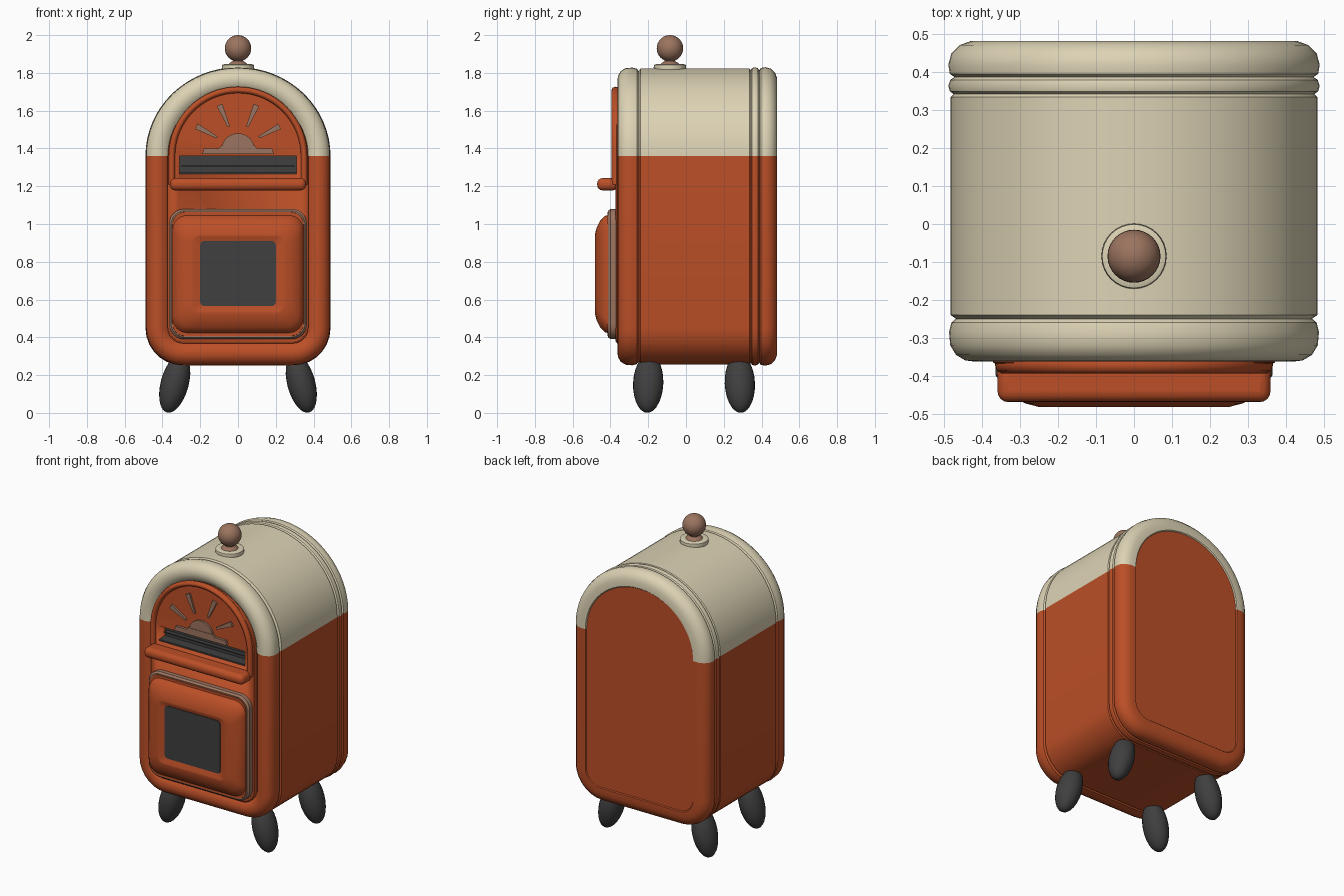
import bpy, bmesh, math
from mathutils import Vector

if "Cube" in bpy.data.objects:
    bpy.data.objects.remove(bpy.data.objects["Cube"])


def material(name, rgb):
    m = bpy.data.materials.new(name)
    m.diffuse_color = (*rgb, 1)
    m.use_nodes = True
    m.node_tree.nodes["Principled BSDF"].inputs["Base Color"].default_value = m.diffuse_color
    return m


ORANGE = material("burnt_orange", (0.50, 0.078, 0.020))
CREAM = material("cream", (0.72, 0.65, 0.46))
BROWN = material("dusty_brown", (0.33, 0.175, 0.115))
DARK = material("charcoal", (0.050, 0.050, 0.052))


def smooth(ob, angle=35):
    bpy.ops.object.select_all(action='DESELECT')
    ob.select_set(True)
    bpy.context.view_layer.objects.active = ob
    bpy.ops.object.shade_smooth_by_angle(angle=math.radians(angle))


def loft(name, rings, mats, rule=None, angle=35):
    """Skin a list of equal-length point rings and cap both ends."""
    bm = bmesh.new()
    vs = [[bm.verts.new(p) for p in ring] for ring in rings]
    n = len(rings[0])
    for a, b in zip(vs, vs[1:]):
        for i in range(n):
            j = (i + 1) % n
            bm.faces.new((a[i], a[j], b[j], b[i]))
    bm.faces.new(vs[0])
    bm.faces.new(vs[-1])
    bmesh.ops.recalc_face_normals(bm, faces=bm.faces)
    if rule:
        for f in bm.faces:
            f.material_index = rule(f.calc_center_median())
    me = bpy.data.meshes.new(name)
    bm.to_mesh(me)
    bm.free()
    for m in mats:
        me.materials.append(m)
    ob = bpy.data.objects.new(name, me)
    bpy.context.collection.objects.link(ob)
    smooth(ob, angle)
    return ob


def arc(cx, cz, rx, rz, a0, a1, n):
    return [(cx + rx * math.cos(math.radians(a0 + (a1 - a0) * i / n)),
             cz + rz * math.sin(math.radians(a0 + (a1 - a0) * i / n))) for i in range(n + 1)]


SPRING = 1.36  # height where the arch starts


def arch(y, inset):
    """Cabinet outline: round top, straight sides, rounded lower corners."""
    hw, z0, r = 0.49 - inset, 0.25 + inset, max(0.2 - inset, 0.04)
    pts = arc(0, SPRING, hw, 0.47 - inset, 0, 180, 32)
    pts += arc(-hw + r, z0 + r, r, r, 180, 270, 7)
    pts += arc(hw - r, z0 + r, r, r, 270, 360, 7)
    return [(x, y, z) for x, z in pts]


def rounded(y, hw, hh, r, cz):
    pts = []
    for sx, sz, a in ((1, 1, 0), (-1, 1, 90), (-1, -1, 180), (1, -1, 270)):
        pts += arc(sx * (hw - r), cz + sz * (hh - r), r, r, a, a + 90, 6)
    return [(x, y, z) for x, z in pts]


def plate(name, pts, y0, y1, mat):
    return loft(name, [[(x, y, z) for x, z in pts] for y in (y0, y1)], [mat])


def box(name, lo, hi, mat, bevel=0):
    pts = [(lo[0], lo[2]), (hi[0], lo[2]), (hi[0], hi[2]), (lo[0], hi[2])]
    ob = plate(name, pts, lo[1], hi[1], mat)
    if bevel:
        mod = ob.modifiers.new("bevel", 'BEVEL')
        mod.width, mod.segments = bevel, 4
    return ob


def lathe(name, profile, x, y, mats, rule=None, n=32):
    rings = [[(x + r * math.cos(2 * math.pi * i / n), y + r * math.sin(2 * math.pi * i / n), z)
              for i in range(n)] for r, z in profile]
    return loft(name, rings, mats, rule)


# Cabinet: rolled front rim, barrel, narrow bead, rolled back rim
stations = [(-.30, .125), (-.335, .12), (-.355, .10), (-.363, .07), (-.36, .045), (-.345, .02),
            (-.32, .005), (-.285, .002), (-.26, .008), (-.25, .02), (-.24, .006),
            (.335, .006), (.343, .014), (.35, .004), (.365, 0), (.38, .005), (.388, .016),
            (.396, .004), (.42, 0), (.45, .008), (.472, .03), (.483, .06), (.483, .10), (.477, .105)]
loft("cabinet", [arch(y, d) for y, d in stations], [ORANGE, CREAM],
     lambda c: 1 if c.z > SPRING else 0)

# Front panel with the slot cut through it
panel = loft("front_panel", [arch(-.29, .118), arch(-.365, .118), arch(-.372, .128)], [ORANGE])
cutter = box("slot_cutter", (-.31, -.5, 1.27), (.31, -.2, 1.36), ORANGE)
cut = panel.modifiers.new("slot", 'BOOLEAN')
cut.operation, cut.solver, cut.object = 'DIFFERENCE', 'EXACT', cutter
bpy.context.view_layer.objects.active = panel
bpy.ops.object.modifier_apply(modifier="slot")
bpy.data.objects.remove(cutter)
box("slot_back", (-.31, -.308, 1.27), (.31, -.301, 1.36), DARK)
box("slot_floor", (-.31, -.374, 1.265), (.31, -.302, 1.274), DARK)
box("slot_flap", (-.30, -.335, 1.305), (.30, -.305, 1.312), DARK)

# Raised arch trim around the upper panel
trim_path = [(.35, 1.21)] + arc(0, SPRING, .35, .35, 0, 180, 32) + [(-.35, 1.21)]
rings = []
for i, (x, z) in enumerate(trim_path):
    a, b = trim_path[max(i - 1, 0)], trim_path[min(i + 1, len(trim_path) - 1)]
    t = Vector((b[0] - a[0], 0, b[1] - a[1])).normalized()
    side = Vector((t.z, 0, -t.x))
    rings.append([Vector((x, -.372, z)) + side * .017 * math.cos(k * math.pi / 4)
                  + Vector((0, .022 * math.sin(k * math.pi / 4), 0)) for k in range(8)])
loft("arch_trim", rings, [ORANGE], angle=60)

# Shelf lip below the slot
box("slot_shelf", (-.36, -.47, 1.178), (.36, -.36, 1.243), ORANGE, .028)

# Sunburst ornament
plate("sun_disc", arc(0, 1.40, .085, .08, 0, 180, 20), -.385, -.365, BROWN)
plate("sun_base", [(-.19, 1.37), (.19, 1.37), (.18, 1.40), (-.18, 1.40)], -.388, -.365, BROWN)
plate("sun_step", [(-.10, 1.40), (.10, 1.40), (.09, 1.415), (-.09, 1.415)], -.388, -.365, BROWN)
for k, deg in enumerate((28, 67, 113, 152)):
    c, s = math.cos(math.radians(deg)), math.sin(math.radians(deg))
    ray = [(r * c - w * s, 1.40 + r * s + w * c)
           for r, w in ((.125, -.006), (.25, -.016), (.25, .016), (.125, .006))]
    plate(f"sun_ray_{k + 1}", ray, -.384, -.365, BROWN)

# Door: brown surround, orange frame, pillow with a sunken window
CZ = .735
loft("door_surround", [rounded(-.35, .365, .345, .08, CZ), rounded(-.40, .365, .345, .08, CZ),
                       rounded(-.412, .355, .335, .075, CZ)], [BROWN])
loft("door_frame", [rounded(-.40, .352, .332, .075, CZ), rounded(-.416, .348, .328, .07, CZ)], [ORANGE])
pillow = [(-.40, .35, .315, .08), (-.43, .345, .308, .08), (-.455, .322, .282, .08),
          (-.473, .288, .245, .07), (-.483, .25, .208, .05), (-.483, .235, .198, .03),
          (-.468, .202, .174, .025)]
loft("door", [rounded(y, w, h, r, CZ) for y, w, h, r in pillow], [ORANGE], angle=40)
loft("door_window", [rounded(-.465, .20, .172, .022, CZ + .003),
                     rounded(-.473, .20, .172, .022, CZ + .003)], [DARK])

# Knob on the roof: cream flange, brown stem and ball
KY = -.085
lathe("knob_flange", [(.08, 1.80), (.086, 1.828), (.084, 1.842), (.068, 1.848), (.05, 1.845)],
      0, KY, [CREAM])
lathe("knob_stem", [(.055, 1.84), (.045, 1.852), (.028, 1.862), (.024, 1.89)], 0, KY, [BROWN])
bpy.ops.mesh.primitive_uv_sphere_add(segments=32, ring_count=16, radius=.07, location=(0, KY, 1.93))
ball = bpy.context.object
ball.name = "knob_ball"
ball.data.materials.append(BROWN)
smooth(ball)

# Four splayed egg-shaped legs
for side, sx in (("left", -1), ("right", 1)):
    for end, y, ty in (("front", -.20, .04), ("back", .285, -.04)):
        bpy.ops.mesh.primitive_uv_sphere_add(segments=24, ring_count=14, radius=1,
                                             location=(sx * .335, y, .156))
        leg = bpy.context.object
        leg.name = f"{end}_{side}_leg"
        leg.scale = (.074, .08, .16)
        leg.rotation_euler = (-ty, -sx * math.radians(15), 0)
        leg.data.materials.append(DARK)
        smooth(leg)
